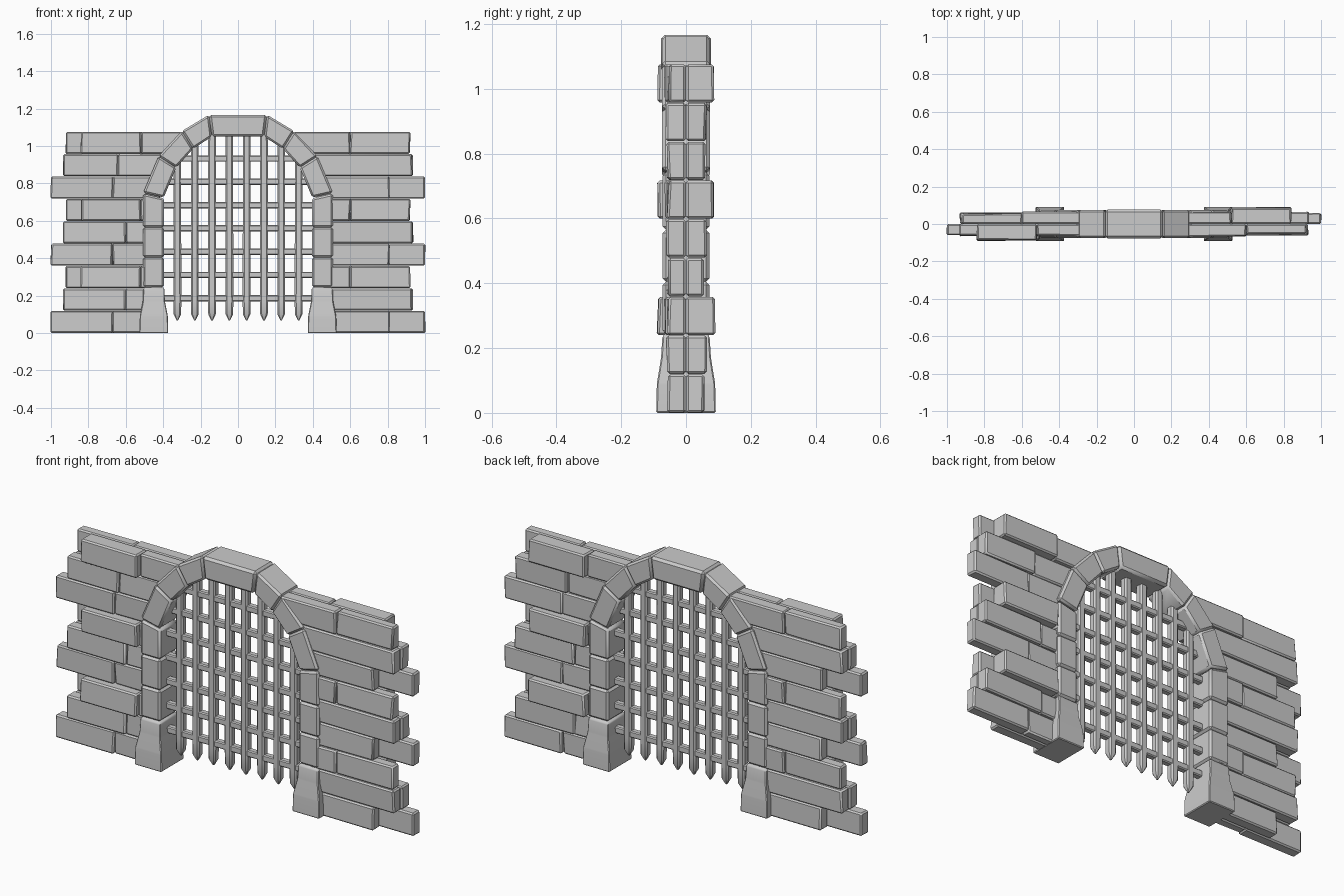
import bpy, bmesh, random
from mathutils import Vector

if "Cube" in bpy.data.objects:
    bpy.data.objects.remove(bpy.data.objects["Cube"])

random.seed(4)


def finish(bm, name, bevel):
    """Bevel all edges, make an object, smooth only the shallow angles."""
    bmesh.ops.recalc_face_normals(bm, faces=bm.faces)
    if bevel:
        bmesh.ops.bevel(bm, geom=bm.edges[:], offset=bevel, segments=1,
                        affect='EDGES', clamp_overlap=True)
    me = bpy.data.meshes.new(name)
    bm.to_mesh(me)
    bm.free()
    ob = bpy.data.objects.new(name, me)
    bpy.context.collection.objects.link(ob)
    return ob


def loft(name, rings, bevel=0.0):
    """Closed solid through equal-length rings of 3D points."""
    bm = bmesh.new()
    vs = [[bm.verts.new(p) for p in r] for r in rings]
    n = len(vs[0])
    for a, b in zip(vs, vs[1:]):
        for i in range(n):
            bm.faces.new((a[i], a[(i + 1) % n], b[(i + 1) % n], b[i]))
    bm.faces.new(vs[0][::-1])
    bm.faces.new(vs[-1])
    return finish(bm, name, bevel)


def prism(name, outline, y0, y1, bevel=0.0):
    """Outline of (x, z) points extruded along y."""
    return loft(name, [[(x, y, z) for x, z in outline] for y in (y0, y1)], bevel)


def brick(x0, x1, z0, z1, depth, turn):
    """Slightly uneven wall stone; turn = -1 places it on the back, rotated half a turn."""
    bm = bmesh.new()
    bmesh.ops.create_cube(bm, size=1)
    for v in bm.verts:
        outer = v.co.y < 0
        x = x0 if v.co.x < 0 else x1
        z = z0 if v.co.z < 0 else z1
        y = -depth if outer else 0.0
        if outer:
            y += random.uniform(-0.001, 0.006)
            x += random.uniform(-0.004, 0.004)
        v.co = Vector((x * turn, y * turn, z))
    return finish(bm, "wall_brick", 0.007)


def bar(name, a, b, w, d):
    """Square-section bar between two points in the y = 0 plane (axis aligned)."""
    bm = bmesh.new()
    bmesh.ops.create_cube(bm, size=1)
    a, b = Vector(a), Vector(b)
    size = (b[0] - a[0] or w, d, b[1] - a[1] or w)
    for v in bm.verts:
        v.co = Vector(((a[0] + b[0]) / 2 + v.co.x * size[0], v.co.y * size[1],
                       (a[1] + b[1]) / 2 + v.co.z * size[2]))
    return finish(bm, name, 0.005)


# Wall: nine courses in a repeating pattern of three, front layer and rotated back layer
H = 1.077 / 9
for row in range(9):
    inner = {6: 0.42, 7: 0.375, 8: 0.285}.get(row, 0.45)
    split = 0.64 if row == 7 else 0.60
    courses = [
        [(-1.0, -0.67, .060), (-0.67, -inner, .052), (inner, 0.81, .060)],
        [(-0.935, -split, .065), (-split, -inner, .055), (inner, 0.93, .062)],
        [(-0.84, -0.52, .090), (-0.52, -inner, .066), (inner, 0.60, .068), (0.60, 0.92, .058)],
    ]
    for turn in (1, -1):
        for x0, x1, d in courses[row % 3]:
            brick(x0, x1, row * H + 0.001, (row + 1) * H - 0.001, d, turn)

# Arch: keystone and three stones per side
outer = [(0.155, 1.167), (0.30, 1.08), (0.425, 0.945), (0.507, 0.75)]
inside = [(0.14, 1.05), (0.24, 0.985), (0.33, 0.885), (0.397, 0.725)]
prism("keystone", [(-0.155, 1.167), outer[0], inside[0], (-0.14, 1.05)], -0.077, 0.077, 0.012)
for s in (-1, 1):
    for i in range(3):
        quad = [outer[i], outer[i + 1], inside[i + 1], inside[i]]
        prism("arch_stone", [(s * x, z) for x, z in quad], -0.074, 0.074, 0.010)

    # Posts: three stones with the top one cut to meet the arch
    for k in range(3):
        z0 = 0.245 + k * 0.16
        zo, zi = (0.745, 0.72) if k == 2 else (z0 + 0.16, z0 + 0.16)
        quad = [(0.395, z0), (0.507, z0), (0.507, zo), (0.395, zi)]
        prism("post_stone", [(s * x, z) for x, z in quad], -0.072, 0.072, 0.010)

    # Flared post foot
    rings = []
    for z, hx, hy in ((0, .077, .092), (.09, .075, .090), (.17, .059, .077),
                      (.235, .057, .073), (.245, .048, .064)):
        cx = s * 0.45
        rings.append([(cx - hx, -hy, z), (cx + hx, -hy, z), (cx + hx, hy, z), (cx - hx, hy, z)])
    loft("post_foot", rings, 0.004)

# Portcullis: vertical bars with pointed lower ends
for s in (-1, 1):
    for x, top in ((0.046, 1.09), (0.139, 1.09), (0.231, 1.02), (0.324, 0.92)):
        def ring(z, w):
            c, h = 0.6 * w, w
            pts = [(-c, -h), (c, -h), (h, -c), (h, c), (c, h), (-c, h), (-h, c), (-h, -c)]
            return [(s * x + px, py, z) for px, py in pts]
        loft("vertical_bar", [ring(0.068, 0.004), ring(0.10, 0.02), ring(0.165, 0.021),
                              ring(top, 0.020)])

# Portcullis: horizontal bars
for i in range(7):
    z = 0.186 + i * 0.1245
    half = (0.42, 0.42, 0.42, 0.42, 0.42, 0.40, 0.32)[i]
    bar("horizontal_bar", (-half, z), (half, z), 0.034, 0.034)

bpy.ops.object.select_all(action='SELECT')
bpy.context.view_layer.objects.active = bpy.context.selected_objects[0]
bpy.ops.object.shade_smooth_by_angle(angle=0.6)
